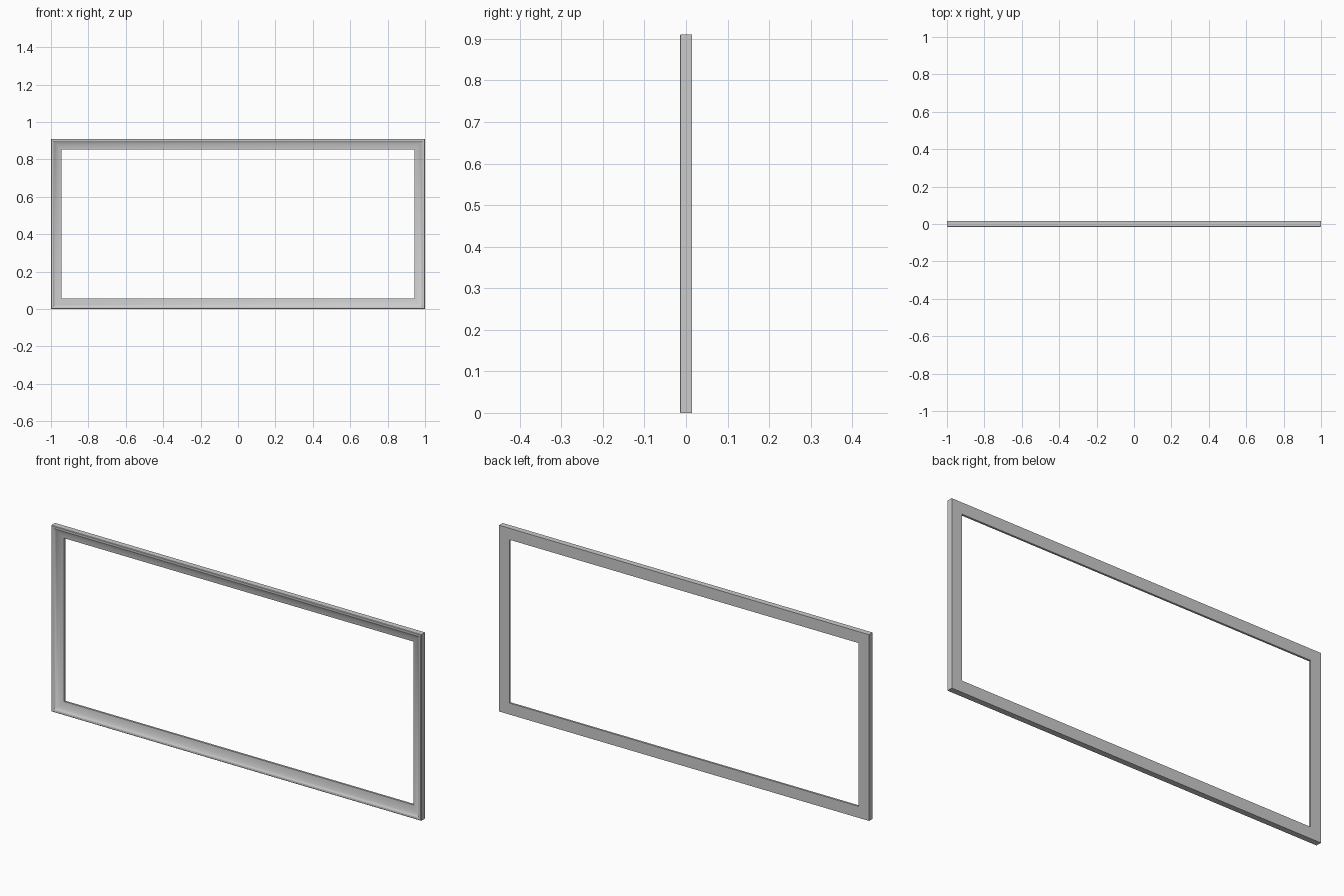
import bpy
import bmesh

if "Cube" in bpy.data.objects:
    bpy.data.objects.remove(bpy.data.objects["Cube"])

W, H = 1.0, 0.91

# moulding cross-section: (inset from the outer edge, y depth), front is -y
PROFILE = [
    (0.0, 0.015), (0.0, -0.013), (0.002, -0.015),   # outer side
    (0.010, -0.015), (0.014, -0.012),               # raised front lip
    (0.022, -0.006), (0.032, -0.001), (0.044, 0.003),  # cove sloping inward
    (0.056, 0.005),                                 # thin inner edge
    (0.056, 0.015),                                 # flat back
]


def corner_ring(bm, inset, y):
    x, z0, z1 = W - inset, inset, H - inset
    return [bm.verts.new(p) for p in ((-x, y, z0), (x, y, z0), (x, y, z1), (-x, y, z1))]


# sweep the profile round the four mitred corners
bm = bmesh.new()
rings = [corner_ring(bm, d, y) for d, y in PROFILE]
for i, a in enumerate(rings):
    b = rings[(i + 1) % len(rings)]
    for k in range(4):
        m = (k + 1) % 4
        bm.faces.new((a[k], a[m], b[m], b[k]))
bmesh.ops.recalc_face_normals(bm, faces=bm.faces)

mesh = bpy.data.meshes.new("picture_frame")
bm.to_mesh(mesh)
bm.free()
frame = bpy.data.objects.new("picture_frame", mesh)
bpy.context.collection.objects.link(frame)

# smooth moulding, crisp corners
bpy.context.view_layer.objects.active = frame
frame.select_set(True)
bpy.ops.object.shade_smooth_by_angle(angle=0.7)
